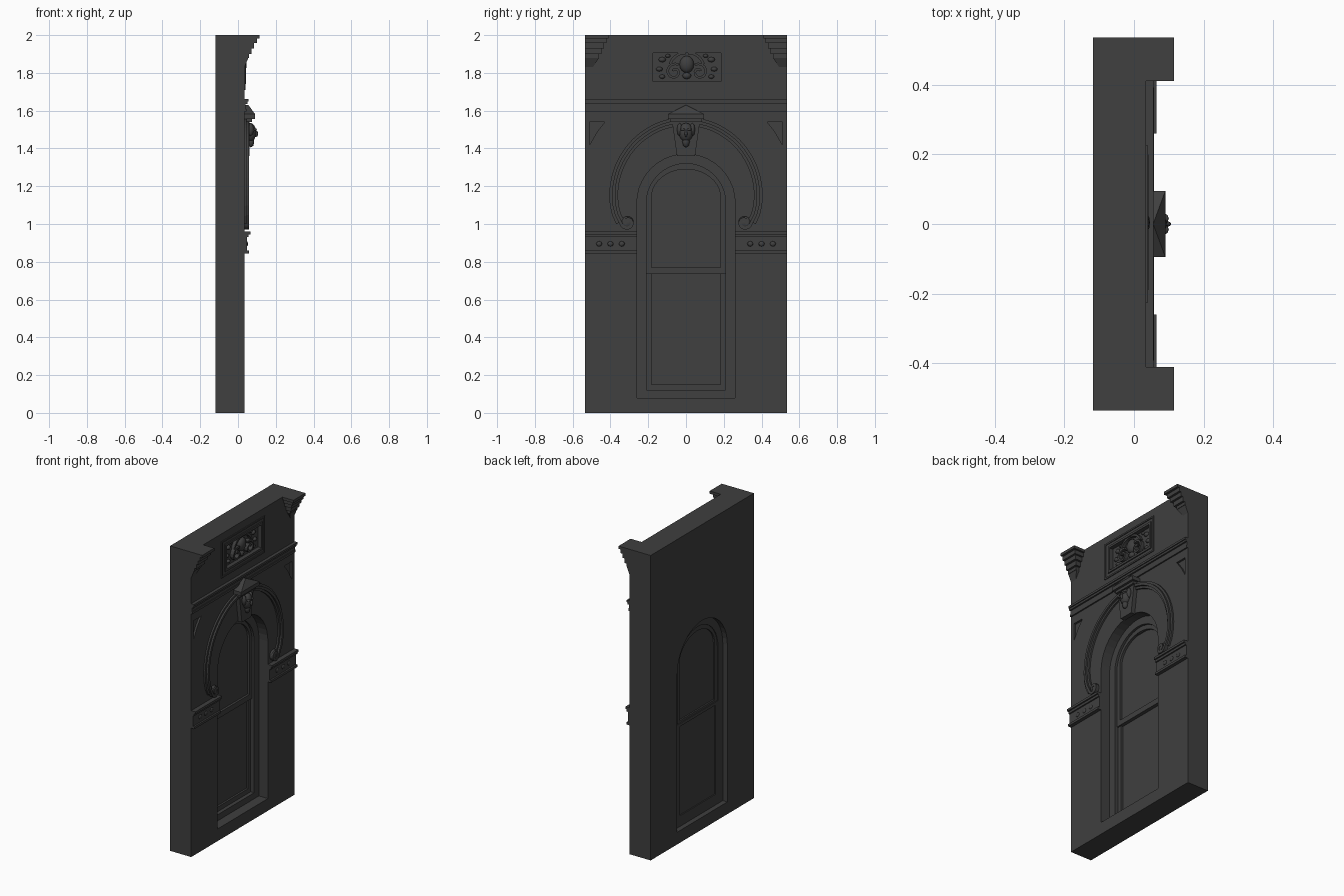
import bpy, bmesh, math
from mathutils import Vector

cube = bpy.data.objects.get("Cube")
if cube:
    bpy.data.objects.remove(cube, do_unlink=True)

stone = bpy.data.materials.new("dark grey stone")
stone.use_nodes = True
GREY = (0.05, 0.05, 0.05, 1)
stone.diffuse_color = GREY
stone.node_tree.nodes["Principled BSDF"].inputs["Base Color"].default_value = GREY
FRONT, BACK = 0.035, -0.118
HALF = 0.535


def finish(bm, name):
    bmesh.ops.recalc_face_normals(bm, faces=bm.faces)
    mesh = bpy.data.meshes.new(name)
    bm.to_mesh(mesh)
    bm.free()
    mesh.materials.append(stone)
    ob = bpy.data.objects.new(name, mesh)
    bpy.context.collection.objects.link(ob)
    return ob


def prism(name, outline, x0, x1, shrink=1.0):
    """Extrude a (y, z) outline along x, optionally shrinking the front face."""
    cy = sum(p[0] for p in outline) / len(outline)
    cz = sum(p[1] for p in outline) / len(outline)
    bm = bmesh.new()
    a = [bm.verts.new((x0, y, z)) for y, z in outline]
    b = [bm.verts.new((x1, cy + (y - cy) * shrink, cz + (z - cz) * shrink)) for y, z in outline]
    bm.faces.new(a)
    bm.faces.new(b)
    for i in range(len(a)):
        j = (i + 1) % len(a)
        bm.faces.new((a[i], a[j], b[j], b[i]))
    return finish(bm, name)


def rect(y0, y1, z0, z1):
    return [(y0, z0), (y1, z0), (y1, z1), (y0, z1)]


def box(name, x0, x1, y0, y1, z0, z1):
    return prism(name, rect(y0, y1, z0, z1), x0, x1)


def arch(r, bottom, spring=1.11, rise=None, n=20):
    rise = rise or r
    top = [(r * math.cos(math.pi * i / n), spring + rise * math.sin(math.pi * i / n))
           for i in range(n + 1)]
    return [(-r, bottom), (r, bottom)] + top


def cut(ob, outline, x0, x1):
    cutter = prism("cutter", outline, x0, x1)
    mod = ob.modifiers.new("cut", "BOOLEAN")
    mod.operation, mod.solver, mod.object = "DIFFERENCE", "EXACT", cutter
    bpy.context.view_layer.objects.active = ob
    bpy.ops.object.modifier_apply(modifier=mod.name)
    bpy.data.objects.remove(cutter, do_unlink=True)


def strip(name, path, width, x0, x1):
    """Rectangular moulding following a (y, z) path."""
    bm = bmesh.new()
    rings = []
    for i, p in enumerate(path):
        d = Vector(path[min(i + 1, len(path) - 1)]) - Vector(path[max(i - 1, 0)])
        n = Vector((-d.y, d.x)).normalized() * width / 2
        a, b = Vector(p) + n, Vector(p) - n
        rings.append([bm.verts.new((x, q.x, q.y)) for x, q in ((x0, a), (x1, a), (x1, b), (x0, b))])
    for r, s in zip(rings, rings[1:]):
        for k in range(4):
            bm.faces.new((r[k], r[(k + 1) % 4], s[(k + 1) % 4], s[k]))
    bm.faces.new(rings[0])
    bm.faces.new(rings[-1])
    return finish(bm, name)


def blob(name, loc, size, segments=16):
    bm = bmesh.new()
    bmesh.ops.create_uvsphere(bm, u_segments=segments, v_segments=segments // 2, radius=1)
    for v in bm.verts:
        v.co = Vector([c * s + l for c, s, l in zip(v.co, size, loc)])
    for f in bm.faces:
        f.smooth = True
    return finish(bm, name)


def spiral(cy, cz, r0, r1, a0, a1, side, n=18):
    pts = []
    for i in range(n + 1):
        t = i / n
        r, a = r0 + (r1 - r0) * t, math.radians(a0 + (a1 - a0) * t)
        pts.append((side * (cy + r * math.cos(a)), cz + r * math.sin(a)))
    return pts


# Wall with arched opening, sunk spandrels and sunk top panel
wall = box("wall", BACK, FRONT, -HALF, HALF, 0, 2)
cut(wall, arch(0.26, 0.08), -0.3, 0.3)
cut(wall, rect(-0.19, 0.2, 1.74, 1.92), 0.015, 0.3)
for s in (-1, 1):
    cut(wall, [(s * 0.51, 1.54), (s * 0.43, 1.54), (s * 0.47, 1.49), (s * 0.51, 1.42)], 0.022, 0.3)

# Window: outer frame, two sashes, glass
frame = prism("window_frame", arch(0.26, 0.08), -0.085, -0.03)
cut(frame, arch(0.21, 0.12), -0.3, 0.3)
upper = prism("upper_sash", [(-0.21, 0.735), (0.21, 0.735)] + arch(0.21, 0)[2:], -0.08, -0.045)
cut(upper, arch(0.183, 0.77, 1.14, 0.15), -0.3, 0.3)
lower = box("lower_sash", -0.085, -0.055, -0.21, 0.21, 0.12, 0.755)
cut(lower, rect(-0.183, 0.183, 0.15, 0.735), -0.3, 0.3)
prism("upper_glass", arch(0.2, 0.75), -0.07, -0.06)
box("lower_glass", -0.078, -0.068, -0.2, 0.2, 0.13, 0.75)
box("head_bar", -0.065, -0.05, -0.11, 0.11, 1.285, 1.3)

# String course below the top panel
for x, z0, z1 in ((0.044, 1.595, 1.61), (0.04, 1.61, 1.635), (0.05, 1.635, 1.648), (0.056, 1.648, 1.662)):
    box("string_course", 0.03, x, -HALF, HALF, z0, z1)

for s in (-1, 1):
    # Stepped corner brackets
    for x, y, z0, z1 in ((0.115, 0.41, 1.982, 2), (0.1, 0.422, 1.957, 1.982),
                         (0.086, 0.434, 1.93, 1.957), (0.072, 0.447, 1.9, 1.93),
                         (0.058, 0.46, 1.88, 1.9)):
        box("corner_bracket", 0.03, x, s * y, s * HALF, z0, z1)
    bm = bmesh.new()
    foot = [bm.verts.new((x, s * y, z)) for x, y, z in
            ((0.03, 0.46, 1.88), (0.055, 0.46, 1.88), (0.055, HALF, 1.88),
             (0.03, HALF, 1.88), (0.03, HALF, 1.82), (0.03, 0.5, 1.82))]
    bmesh.ops.convex_hull(bm, input=foot)
    finish(bm, "bracket_foot")

    # Impost band beside the opening
    for x, z0, z1 in ((0.058, 0.845, 0.86), (0.047, 0.86, 0.93), (0.056, 0.93, 0.945), (0.065, 0.945, 0.96)):
        box("impost_band", 0.03, x, s * 0.26, s * HALF, z0, z1)
    for y in (0.34, 0.4, 0.46):
        blob("band_flower", (0.047, s * y, 0.895), (0.006, 0.016, 0.014), 8)

    # Hood moulding running down into a scroll
    path = [(s * 0.383 * math.sin(a), 1.15 + 0.393 * math.cos(a))
            for a in (math.radians(8 + 82 * i / 18) for i in range(19))]
    path += [(s * 0.38, 1.1), (s * 0.368, 1.05), (s * 0.348, 1.01)]
    path += spiral(0.31, 1.008, 0.033, 0.008, -30, -420, s)
    strip("hood_moulding", path[:22], 0.046, 0.03, 0.046)
    strip("hood_ridge", path, 0.017, 0.03, 0.058)
    blob("scroll_boss", (0.04, s * 0.31, 1.008), (0.016, 0.033, 0.033))

# Keystone with cap and carved head
prism("keystone", [(-0.048, 1.36), (0.048, 1.36), (0.075, 1.55), (-0.075, 1.55)], 0.03, 0.062)
box("keystone_cap_lower", 0.03, 0.075, -0.082, 0.082, 1.54, 1.557)
box("keystone_cap", 0.03, 0.09, -0.095, 0.095, 1.557, 1.582)
bm = bmesh.new()
roof = [bm.verts.new(p) for p in ((0.03, -0.095, 1.582), (0.09, -0.095, 1.582), (0.09, 0.095, 1.582),
                                  (0.03, 0.095, 1.582), (0.055, 0, 1.63), (0.03, 0, 1.63))]
bmesh.ops.convex_hull(bm, input=roof)
finish(bm, "keystone_roof")
blob("carved_head", (0.066, 0, 1.485), (0.03, 0.037, 0.05))
blob("carved_chin", (0.068, 0, 1.435), (0.018, 0.02, 0.03), 8)
blob("carved_nose", (0.095, 0, 1.478), (0.012, 0.008, 0.018), 8)
for s in (-1, 1):
    blob("carved_brow", (0.088, s * 0.016, 1.5), (0.012, 0.014, 0.007), 8)
    blob("carved_hair", (0.066, s * 0.034, 1.5), (0.018, 0.014, 0.035), 8)

# Top panel borders
def border(name, y0, y1, z0, z1, w, x):
    ob = box(name, 0.012, x, y0, y1, z0, z1)
    cut(ob, rect(y0 + w, y1 - w, z0 + w, z1 - w), -0.3, 0.3)


border("panel_outer_border", -0.225, 0.225, 1.71, 1.95, 0.01, 0.04)
border("panel_inner_border", -0.19, 0.2, 1.74, 1.92, 0.014, 0.042)

# Carved scrollwork in the panel
blob("panel_mask", (0.02, 0.004, 1.845), (0.026, 0.038, 0.045))
blob("panel_chin", (0.02, 0.004, 1.785), (0.018, 0.024, 0.018), 8)
for s in (-1, 1):
    strip("panel_scroll", [(y + 0.004, z) for y, z in spiral(0.065, 1.805, 0.045, 0.01, 120, -330, s)],
          0.013, 0.012, 0.04)
    strip("panel_arch", [(y + 0.004, z) for y, z in spiral(0.0, 1.83, 0.075, 0.09, 85, 10, s, 10)],
          0.014, 0.012, 0.036)
    for y, z, a in ((0.13, 1.87, 0.02), (0.145, 1.82, 0.018), (0.13, 1.78, 0.016), (0.1, 1.89, 0.014)):
        blob("panel_leaf", (0.015, 0.004 + s * y, z), (0.016, a, a * 0.7), 8)
